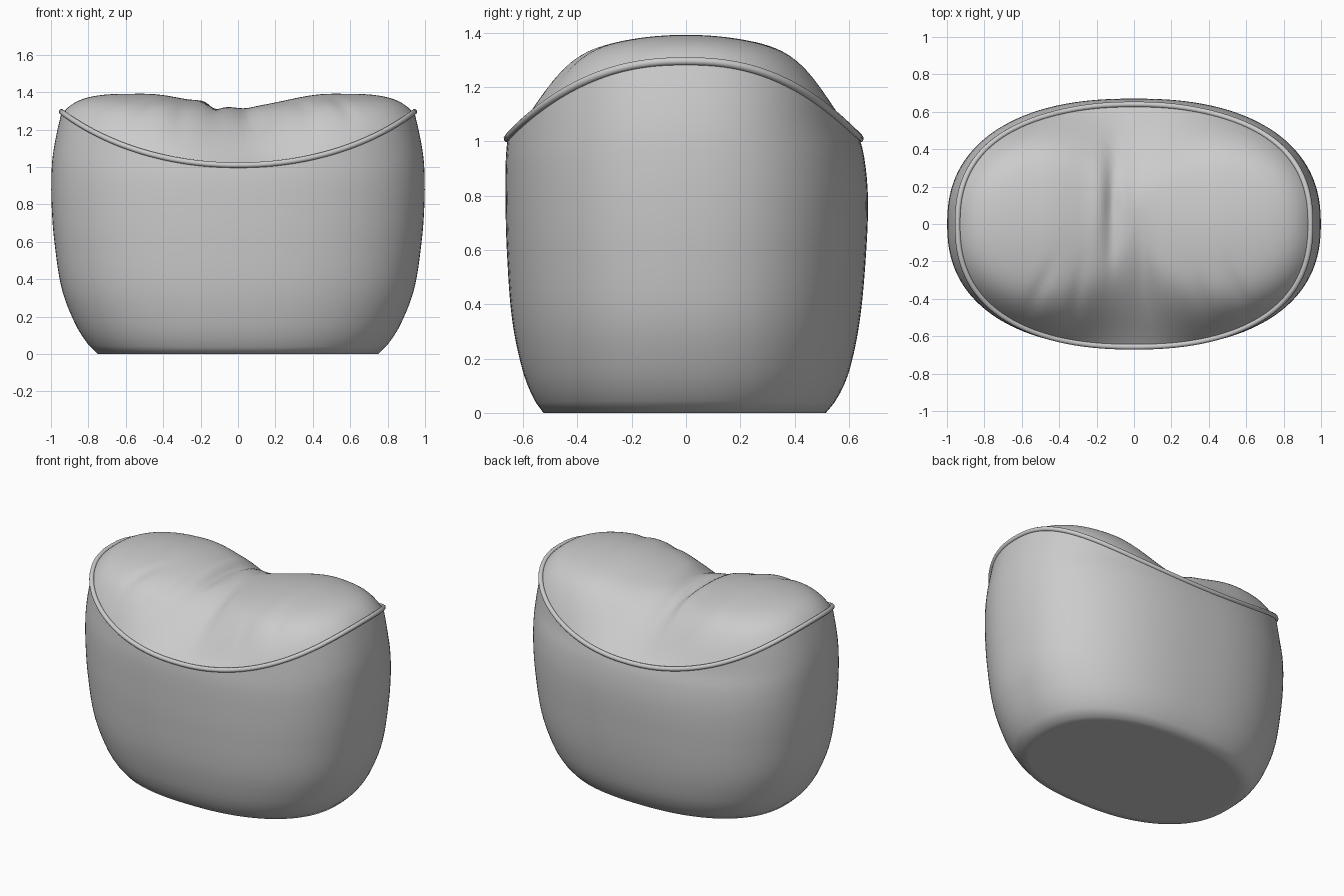
import bpy, bmesh
from math import sin, cos, pi, exp, copysign

if "Cube" in bpy.data.objects:
    bpy.data.objects.remove(bpy.data.objects["Cube"])

SEG = 128
EXP = 2.35
# (height, half width x, half depth front, half depth back)
PROFILE = [(0, .75, .525, .515), (.05, .80, .56, .555), (.15, .865, .60, .60),
           (.34, .94, .64, .64), (.60, .982, .66, .664), (.80, .997, .665, .67),
           (.95, .998, .663, .655), (1.05, .992, .652, .63), (1.17, .972, .64, .618),
           (1.30, .942, .63, .61)]


def sample(z, k):
    # smooth (Catmull-Rom style) interpolation of one profile column
    n = len(PROFILE)
    i = max(j for j in range(n - 1) if PROFILE[j][0] <= z or j == 0)
    slope = lambda j: ((PROFILE[min(j + 1, n - 1)][k] - PROFILE[max(j - 1, 0)][k]) /
                       (PROFILE[min(j + 1, n - 1)][0] - PROFILE[max(j - 1, 0)][0]))
    a, b = PROFILE[i], PROFILE[i + 1]
    h = b[0] - a[0]
    t = min(1, (z - a[0]) / h)
    return ((2*t**3 - 3*t*t + 1) * a[k] + (t**3 - 2*t*t + t) * h * slope(i)
            + (3*t*t - 2*t**3) * b[k] + (t**3 - t*t) * h * slope(i + 1))


def unit(a):
    c, s = cos(a), sin(a)
    return copysign(abs(c) ** (2 / EXP), c), copysign(abs(s) ** (2 / EXP), s)


def wall(a, z):
    ux, uy = unit(a)
    return ux * sample(z, 1), uy * sample(z, 2 if uy < 0 else 3), z


def rim(a):
    return wall(a, 1.01 + .285 * abs(unit(a)[0]) ** 2.1)


def loft(name, rings, cap_first=False, cap_last=False):
    bm = bmesh.new()
    vs = [[bm.verts.new(p) for p in r] for r in rings]
    for r0, r1 in zip(vs, vs[1:]):
        for i in range(SEG):
            j = (i + 1) % SEG
            bm.faces.new((r0[i], r0[j], r1[j], r1[i]))
    if cap_first:
        bm.faces.new(vs[0][::-1])
    if cap_last:
        bm.faces.new(vs[-1])
    me = bpy.data.meshes.new(name)
    bm.to_mesh(me)
    bm.free()
    ob = bpy.data.objects.new(name, me)
    bpy.context.collection.objects.link(ob)
    bpy.ops.object.select_all(action='DESELECT')
    bpy.context.view_layer.objects.active = ob
    ob.select_set(True)
    bpy.ops.object.shade_smooth_by_angle(angle=1.3)
    return ob


angles = [2 * pi * (i + .5) / SEG for i in range(SEG)]


# Body: rounded oval bag with a saddle-shaped upper edge and soft bottom edge
def floor_ring(f):
    return [(wall(a, 0)[0] * f, wall(a, 0)[1] * f, 0) for a in angles]


loft("body", [floor_ring(f) for f in (.3, .6, .8, .92)] +
     [[wall(a, rim(a)[2] * t / 28) for a in angles] for t in range(29)], cap_first=True)


# Cushion top: puffed saddle with folds
def bump(v, centre, width):
    return exp(-((v - centre) / width) ** 2)


# (x at y=0, slant, y centre, y length, width, depth)
FOLDS = [(-.12, .02, .12, .33, .04, -.028), (-.19, .02, .10, .30, .06, .012),
         (.04, -.05, -.30, .30, .05, -.022), (-.25, .15, -.42, .16, .035, -.013),
         (.28, -.20, -.45, .16, .04, -.012), (-.35, .45, -.38, .15, .04, -.012),
         (.42, -.40, -.42, .14, .04, -.012)]


def cushion(a, rho):
    rx, ry, rz = rim(a)
    x, y = rx * rho * .99, ry * rho * .99
    s = min(1, abs(x) / .5)
    crown = (1.32 + .072 * s * s * (3 - 2 * s) - .4 * y * y
             - .3 * max(0, abs(x) - .6) ** 2)
    p = 3 + 13 * unit(a)[0] ** 2
    z = rz + (crown - rz) * (1 - rho ** p)
    fade = 1 - rho ** 8
    for fx, slant, yc, yl, w, d in FOLDS:
        z += fade * d * bump(x, fx + slant * y, w) * bump(y, yc, yl)
    return x, y, z


N = 64
loft("cushion_top", [[cushion(a, 1 - (i / N) ** 1.4 * .995) for a in angles]
                     for i in range(N + 1)], cap_last=True)

# Piping: round cord along the seam
cu = bpy.data.curves.new("piping", 'CURVE')
cu.dimensions = '3D'
cu.bevel_depth = .015
cu.bevel_resolution = 3
sp = cu.splines.new('POLY')
sp.points.add(SEG - 1)
for pt, a in zip(sp.points, angles):
    pt.co = (*rim(a), 1)
sp.use_cyclic_u = True
sp.use_smooth = True
bpy.context.collection.objects.link(bpy.data.objects.new("piping", cu))
